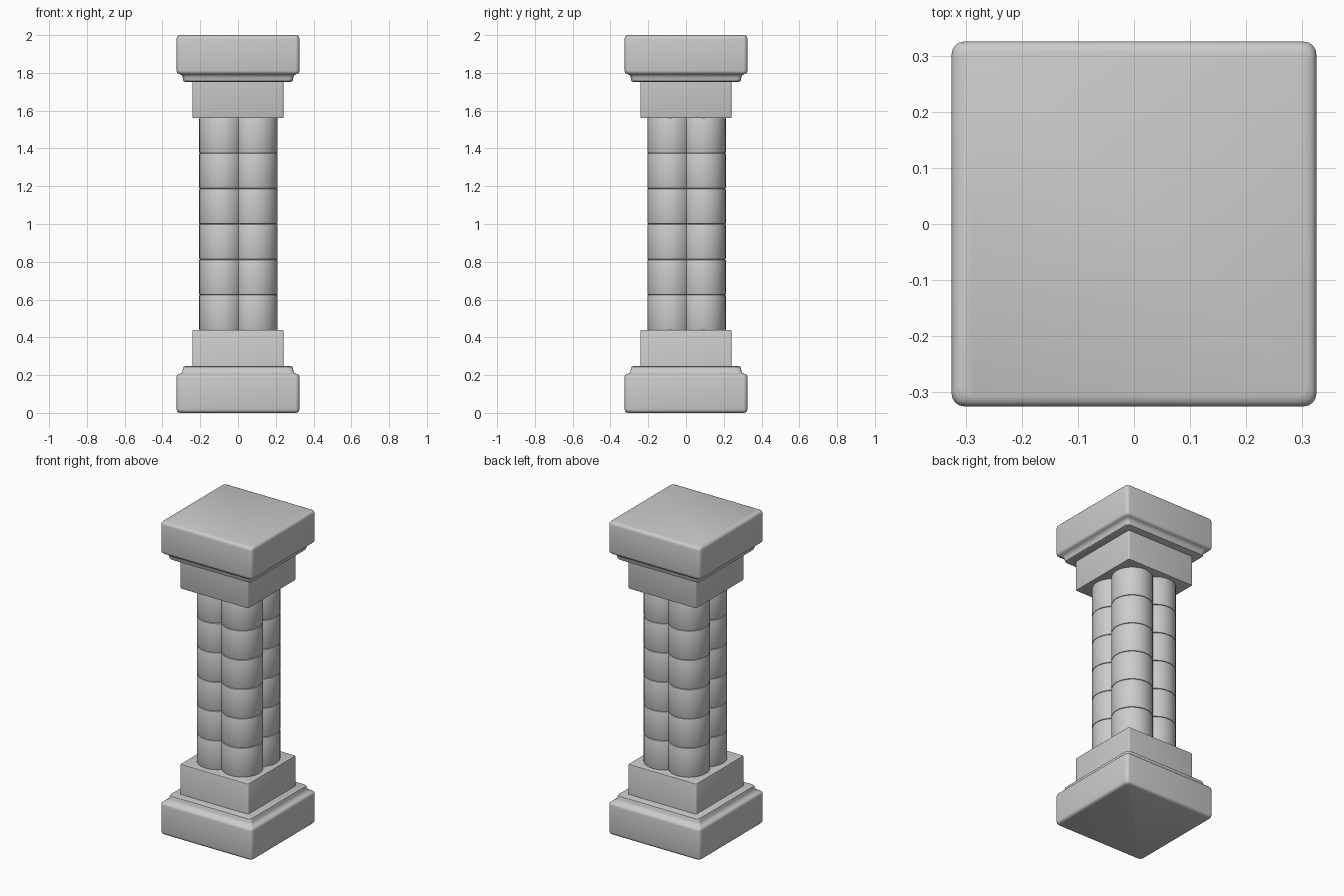
import bpy, bmesh, math

if "Cube" in bpy.data.objects:
    bpy.data.objects.remove(bpy.data.objects["Cube"])

MID = 1.0  # the column is mirrored about this height


def rounded_square(half, radius, steps=4):
    pts = []
    for q in range(4):
        a0 = q * math.pi / 2
        cx = (half - radius) * (1 if q in (0, 3) else -1)
        cy = (half - radius) * (1 if q in (0, 1) else -1)
        for i in range(steps + 1):
            a = a0 + i / steps * math.pi / 2
            pts.append((cx + radius * math.cos(a), cy + radius * math.sin(a)))
    return pts


def circle(radius, steps=32):
    return [(radius * math.cos(2 * math.pi * i / steps),
             radius * math.sin(2 * math.pi * i / steps)) for i in range(steps)]


def loft(bm, rings, ox=0, oy=0):
    """Skin a stack of (outline, z) rings and cap both ends."""
    loops = [[bm.verts.new((x + ox, y + oy, z - MID)) for x, y in outline]
             for outline, z in rings]
    n = len(loops[0])
    for a, b in zip(loops, loops[1:]):
        for i in range(n):
            bm.faces.new((a[i], a[(i + 1) % n], b[(i + 1) % n], b[i]))
    bm.faces.new(loops[0][::-1])
    bm.faces.new(loops[-1])


def finish(bm, name, mirror=False):
    mesh = bpy.data.meshes.new(name)
    bm.to_mesh(mesh)
    bm.free()
    ob = bpy.data.objects.new(name, mesh)
    ob.location.z = MID
    bpy.context.collection.objects.link(ob)
    if mirror:
        mod = ob.modifiers.new("mirror", 'MIRROR')
        mod.use_axis = (False, False, True)
        mod.use_mirror_merge = False
    bpy.ops.object.select_all(action='DESELECT')
    ob.select_set(True)
    bpy.context.view_layer.objects.active = ob
    bpy.ops.object.shade_smooth_by_angle(angle=math.radians(40))
    return ob


# Moulded slabs: plinth at the foot, mirrored to the top
slab_profile = [(0.308, 0.0), (0.318, 0.004), (0.323, 0.010), (0.325, 0.020),
                (0.325, 0.188), (0.323, 0.198), (0.317, 0.204), (0.307, 0.207),
                (0.298, 0.214), (0.293, 0.224), (0.291, 0.236), (0.288, 0.244),
                (0.281, 0.247)]
bm = bmesh.new()
loft(bm, [(rounded_square(h, 0.022), z) for h, z in slab_profile])
finish(bm, "plinth_and_cap_slabs", mirror=True)

# Square blocks between slabs and shaft
block_profile = [(0.241, 0.235), (0.241, 0.432), (0.239, 0.438), (0.233, 0.440)]
bm = bmesh.new()
loft(bm, [(rounded_square(h, 0.008), z) for h, z in block_profile])
finish(bm, "neck_blocks", mirror=True)

# Shaft: four overlapping round columns, each a stack of six eased drums
R, C, Z0, Z1, COUNT = 0.121, 0.087, 0.438, 1.562, 6
H = (Z1 - Z0) / COUNT
drum_profile = [(R - 0.006, 0), (R - 0.0015, 0.002), (R, 0.006),
                (R, H - 0.006), (R - 0.0015, H - 0.002), (R - 0.006, H)]
bm = bmesh.new()
for sx in (-1, 1):
    for sy in (-1, 1):
        for k in range(COUNT):
            loft(bm, [(circle(r), Z0 + k * H + z) for r, z in drum_profile],
                 sx * C + 0.002, sy * C + 0.003)
finish(bm, "shaft_drums")
